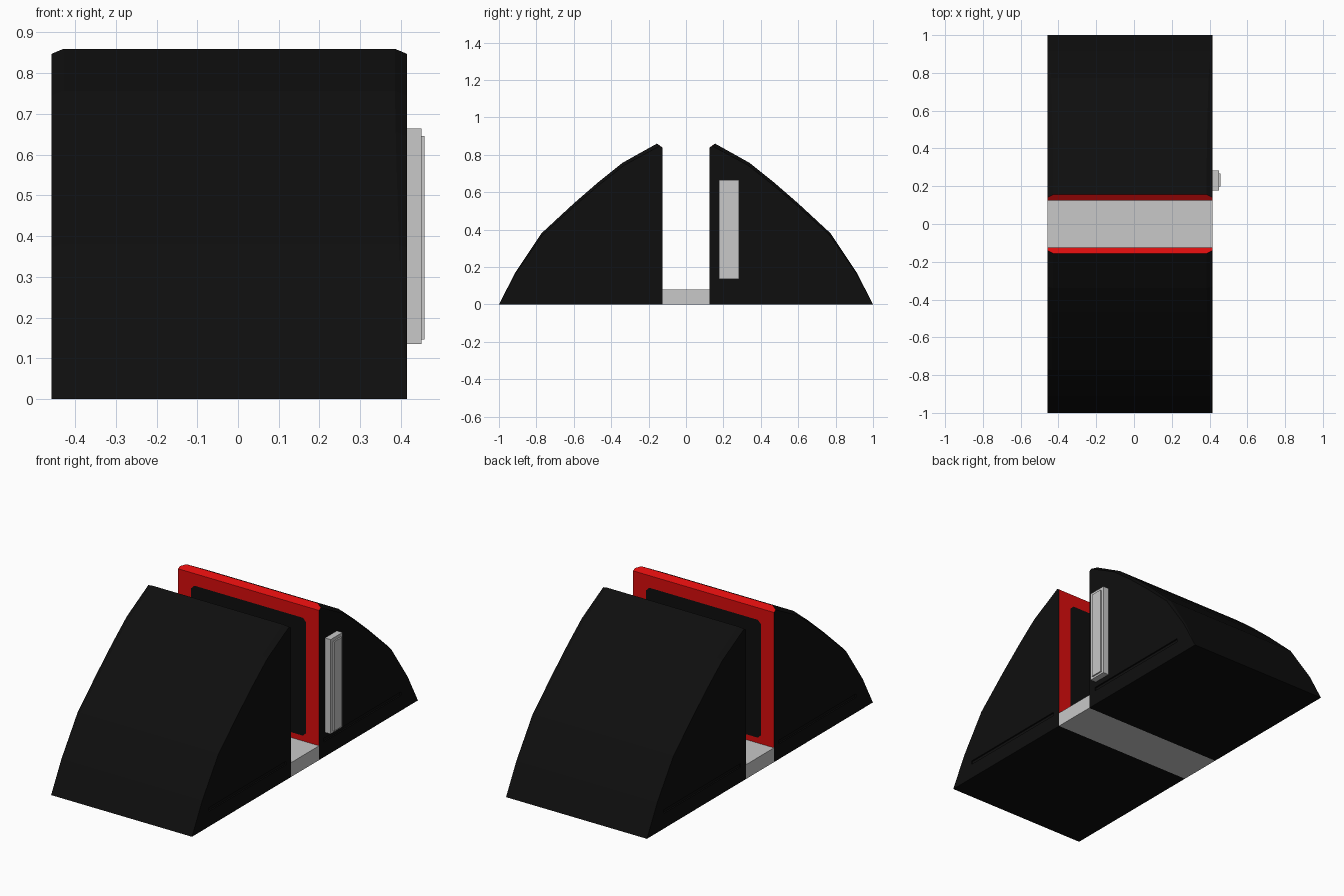
import bpy, bmesh

if "Cube" in bpy.data.objects:
    bpy.data.objects.remove(bpy.data.objects["Cube"])

def material(name, color):
    m = bpy.data.materials.new(name)
    m.diffuse_color = (*color, 1)
    m.use_nodes = True
    m.node_tree.nodes["Principled BSDF"].inputs["Base Color"].default_value = m.diffuse_color
    return m

BLACK = material("black", (0.0045, 0.0045, 0.0045))
RED = material("red", (0.70, 0.004, 0.004))
GREY = material("light grey", (0.58, 0.58, 0.58))

X0, X1 = -0.458, 0.415          # body sides
GAP = 0.125                     # half width of the slot

def make_object(name, bm, mats):
    bmesh.ops.recalc_face_normals(bm, faces=bm.faces)
    me = bpy.data.meshes.new(name)
    bm.to_mesh(me)
    bm.free()
    for m in mats:
        me.materials.append(m)
    ob = bpy.data.objects.new(name, me)
    bpy.context.collection.objects.link(ob)
    return ob

def add_box(bm, lo, hi):
    res = bmesh.ops.create_cube(bm, size=1)
    for v in res["verts"]:
        v.co = [(a + b) / 2 + c * (b - a) for a, b, c in zip(lo, hi, v.co)]

def box(name, lo, hi, mat):
    bm = bmesh.new()
    add_box(bm, lo, hi)
    return make_object(name, bm, [mat])

# Wedge half: curved back profile (y, z, edge bevel)
PROFILE = [(0.155, 0.86, 0.03), (0.34, 0.757, 0.03), (0.465, 0.657, 0.028),
           (0.60, 0.54, 0.025), (0.773, 0.38, 0.02), (0.913, 0.17, 0.01),
           (1.0, 0.0, 0.0)]

bm = bmesh.new()
V = lambda x, y, z: bm.verts.new((x, y, z))

def face(verts, mat=0):
    bm.faces.new(verts).material_index = mat

top, side = [[], []], [[], []]
for i, (y, z, b) in enumerate(PROFILE):
    for s, (x, d) in enumerate(((X0, 1), (X1, -1))):
        if b == 0:
            v = V(x, y, z)
            top[s].append(v)
            side[s].append(v)
            continue
        top[s].append(V(x + d * b, y, z))
        off = (0.5, 0.42) if i == 0 else (0.3, 0.42)
        side[s].append(V(x, y - b * off[0], z - b * off[1]))

lip = [V(x, GAP, 0.838) for x in (X0, X1)]
foot = [V(x, GAP, 0) for x in (X0, X1)]
for i in range(len(PROFILE) - 1):
    face([top[0][i], top[1][i], top[1][i + 1], top[0][i + 1]])
    for s in (0, 1):
        strip = [top[s][i], top[s][i + 1], side[s][i + 1], side[s][i]]
        face(list(dict.fromkeys(strip)))
for s in (0, 1):
    face([foot[s], lip[s]] + side[s])
face([foot[0], foot[1], side[1][-1], side[0][-1]])
# Red top lip
face([lip[0], lip[1], side[1][0], top[1][0], top[0][0], side[0][0]], 1)
# Red inner frame around a black panel with clipped corners
a, b, lo, hi, c = X0 + 0.08, X1 - 0.08, 0.11, 0.77, 0.02
panel = [V(x, GAP, z) for x, z in
         ((a, lo + c), (a + c, lo), (b - c, lo), (b, lo + c),
          (b, hi - c), (b - c, hi), (a + c, hi), (a, hi - c))]
corner = [foot[0], foot[1], lip[1], lip[0]]
face(panel)
for k in range(4):
    face([corner[k], panel[2 * k], panel[2 * k + 1]], 1)
    face([corner[k], panel[2 * k + 1], panel[(2 * k + 2) % 8], corner[(k + 1) % 4]], 1)
wedge = make_object("wedge_halves", bm, [BLACK, RED])

# Shallow side grooves near the floor
bm = bmesh.new()
for x in (X0, X1):
    add_box(bm, (x - 0.008, 0.17, 0.085), (x + 0.008, 0.85, 0.105))
cutter = make_object("groove_cutter", bm, [BLACK])
cutter.hide_render = True
cutter.hide_viewport = True
cut = wedge.modifiers.new("grooves", "BOOLEAN")
cut.operation = "DIFFERENCE"
cut.object = cutter
mir = wedge.modifiers.new("front_half", "MIRROR")
mir.use_axis = (False, True, False)
mir.use_mirror_merge = False

# Floor bridge between the halves
box("floor_bridge", (X0, -GAP, 0), (X1, GAP, 0.08), GREY)

# Stepped plate on the right side
box("side_plate", (X1 - 0.005, 0.177, 0.135), (0.45, 0.283, 0.664), GREY)
box("side_plate_face", (0.445, 0.198, 0.146), (0.458, 0.267, 0.646), GREY)
